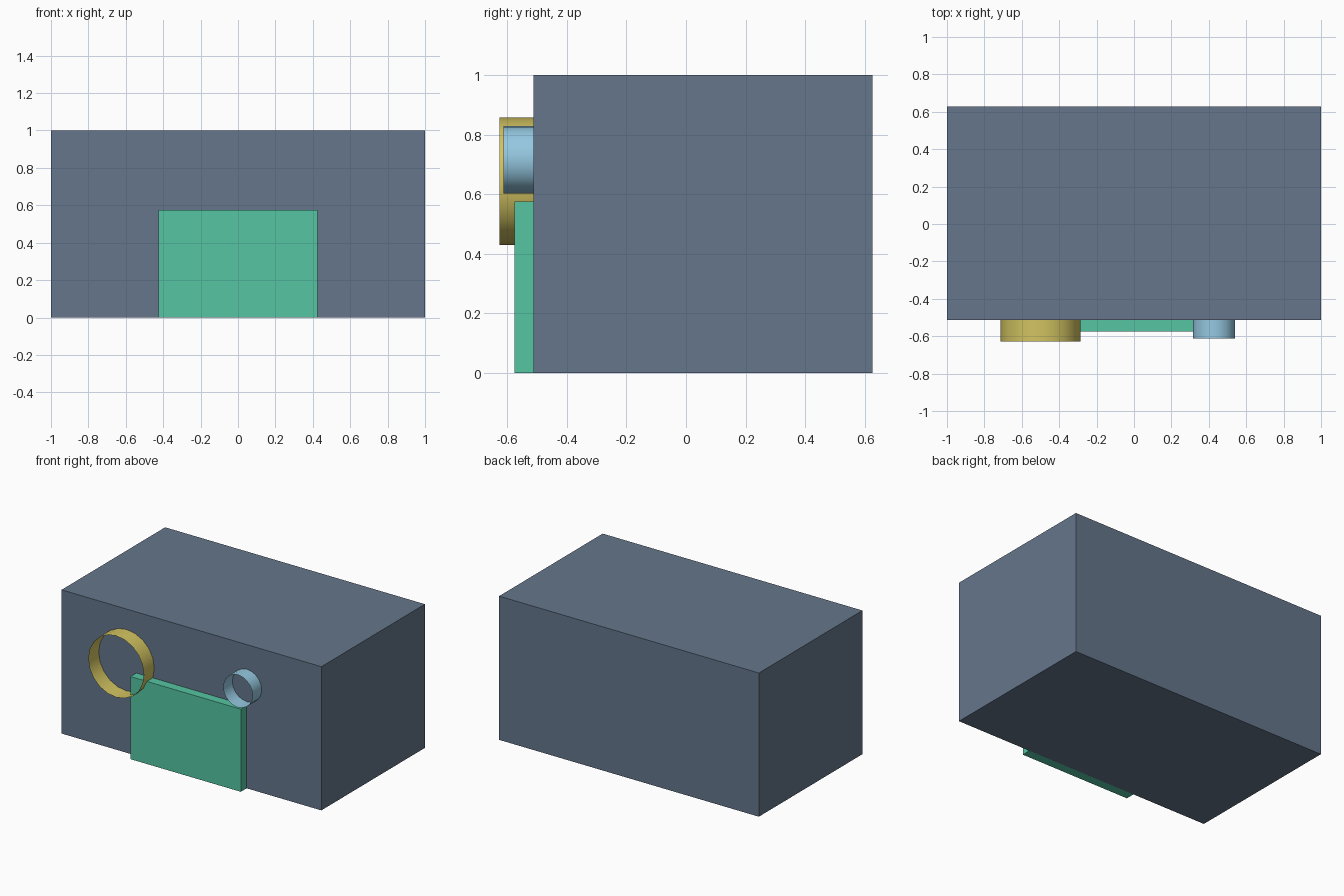
import bpy
from math import pi, radians

if "Cube" in bpy.data.objects:
    bpy.data.objects.remove(bpy.data.objects["Cube"])


def paint(obj, colour):
    mat = bpy.data.materials.new(obj.name + "_colour")
    mat.diffuse_color = (*colour, 1)
    mat.use_nodes = True
    mat.node_tree.nodes["Principled BSDF"].inputs["Base Color"].default_value = mat.diffuse_color
    obj.data.materials.append(mat)


def box(name, x, y, z, colour):
    """Box given by its (min, max) range on each axis."""
    bpy.ops.mesh.primitive_cube_add(size=1, location=[sum(r) / 2 for r in (x, y, z)])
    obj = bpy.context.object
    obj.name = name
    obj.scale = [r[1] - r[0] for r in (x, y, z)]
    bpy.ops.object.transform_apply(location=False, rotation=False, scale=True)
    paint(obj, colour)


def tube(name, x, z, radius, y, colour):
    """Open, thin-walled tube along y."""
    bpy.ops.mesh.primitive_cylinder_add(
        vertices=20, radius=radius, depth=y[1] - y[0], end_fill_type='NOTHING',
        location=(x, sum(y) / 2, z), rotation=(pi / 2, 0, 0))
    obj = bpy.context.object
    obj.name = name
    bpy.ops.object.shade_smooth_by_angle(angle=radians(30))
    paint(obj, colour)


FRONT = -0.512  # front face of the body

# Main body
box("body", (-1, 1), (FRONT, 0.627), (0, 1), (0.13, 0.18, 0.26))

# Front panel standing proud of the body
box("front_panel", (-0.425, 0.425), (-0.576, FRONT), (0, 0.575), (0.09, 0.56, 0.36))

# Large and small open rings on the front
tube("large_ring", -0.5, 0.644, 0.214, (-0.627, FRONT), (0.65, 0.55, 0.12))
tube("small_ring", 0.428, 0.716, 0.113, (-0.613, FRONT), (0.3, 0.58, 0.75))
